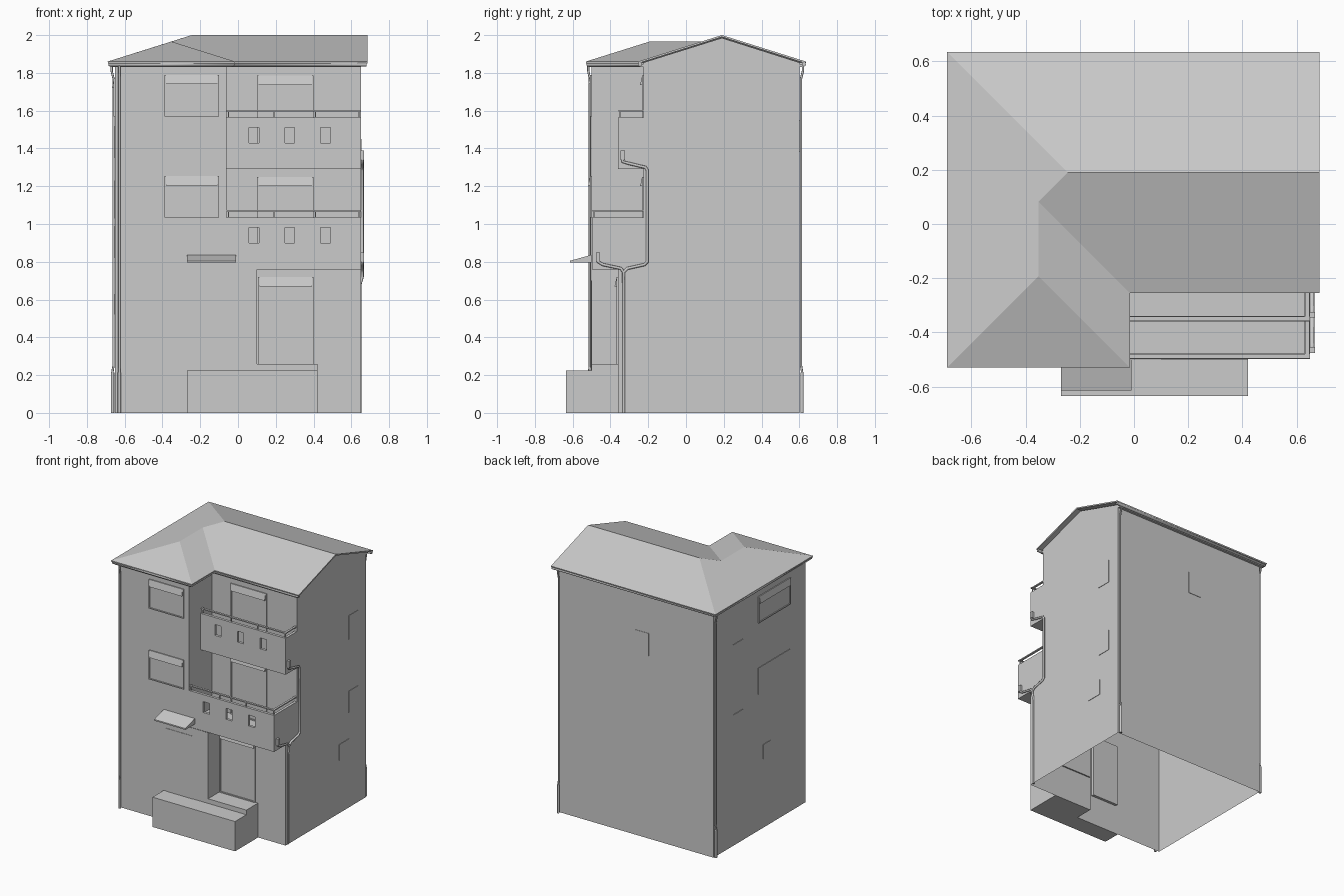
import bpy, bmesh
from mathutils import Vector

if "Cube" in bpy.data.objects:
    bpy.data.objects.remove(bpy.data.objects["Cube"])


def mesh_obj(name, verts, faces):
    me = bpy.data.meshes.new(name)
    me.from_pydata(verts, [], faces)
    bm = bmesh.new()
    bm.from_mesh(me)
    bmesh.ops.recalc_face_normals(bm, faces=bm.faces)
    bm.to_mesh(me)
    bm.free()
    ob = bpy.data.objects.new(name, me)
    bpy.context.collection.objects.link(ob)
    return ob


def boxes(name, specs):
    """One object from boxes given as (x0, x1, y0, y1, z0, z1)."""
    v, f = [], []
    for x0, x1, y0, y1, z0, z1 in specs:
        n = len(v)
        v += [(x, y, z) for z in (z0, z1) for x, y in ((x0, y0), (x1, y0), (x1, y1), (x0, y1))]
        f += [[n + i for i in q] for q in ((3, 2, 1, 0), (4, 5, 6, 7), (0, 1, 5, 4),
                                           (1, 2, 6, 5), (2, 3, 7, 6), (3, 0, 4, 7))]
    return mesh_obj(name, v, f)


def prism(name, outline, z0, z1, caps=True):
    n = len(outline)
    v = [(x, y, z) for z in (z0, z1) for x, y in outline]
    f = [[i, (i + 1) % n, n + (i + 1) % n, n + i] for i in range(n)]
    if caps:
        f += [list(range(n))[::-1], list(range(n, 2 * n))]
    return mesh_obj(name, v, f)


def tube(name, paths, r):
    cu = bpy.data.curves.new(name, 'CURVE')
    cu.dimensions = '3D'
    cu.bevel_depth, cu.bevel_resolution, cu.use_fill_caps = r, 2, True
    for pts in paths:
        sp = cu.splines.new('POLY')
        sp.points.add(len(pts) - 1)
        for p, c in zip(sp.points, pts):
            p.co = (*c, 1)
    ob = bpy.data.objects.new(name, cu)
    bpy.context.collection.objects.link(ob)
    return ob


def opening(name, origin, along, out, w, z0, z1, shutter=True):
    """Framed pane with a sloped shutter box, standing on a wall."""
    o, a, n = Vector(origin), Vector(along), Vector(out)
    v, f = [], []

    def block(u0, u1, h0, h1, d_low, d_top):
        k = len(v)
        for h, d in ((h0, d_low), (h1, d_top)):
            for u, e in ((u0, -0.01), (u1, -0.01), (u1, d), (u0, d)):
                v.append(o + a * u + n * e + Vector((0, 0, h)))
        f.extend([[k + i for i in q] for q in ((3, 2, 1, 0), (4, 5, 6, 7), (0, 1, 5, 4),
                                              (1, 2, 6, 5), (2, 3, 7, 6), (3, 0, 4, 7))])
    t = 0.008
    block(t, w - t, z0 + t, z1 - t, 0.003, 0.003)
    block(0, t, z0, z1, 0.009, 0.009)
    block(w - t, w, z0, z1, 0.009, 0.009)
    block(t, w - t, z0, z0 + t, 0.009, 0.009)
    if shutter:
        block(t, w - t, z1 - 0.05, z1, 0.018, 0.007)
    else:
        block(t, w - t, z1 - t, z1, 0.009, 0.009)
    return mesh_obj(name, v, f)


L, R, F, B = -0.65, 0.65, -0.5, 0.6      # wall planes
WX, MY = -0.06, -0.225                   # wing side wall, main front wall above ground floor

# Walls, hollow and open at the bottom
prism("ground_floor_walls", [(L, F), (0.1, F), (0.1, -0.36), (R, -0.36), (R, B), (L, B)], 0, 0.76, False)
prism("upper_walls", [(L, F), (WX, F), (WX, MY), (R, MY), (R, B), (L, B)], 0.76, 1.845, False)
mesh_obj("gable_wall", [(x, y, z) for x in (0.6, R) for y, z in
         ((MY, 1.84), (B, 1.84), (B, 1.855), (0.19, 1.985), (MY, 1.855))],
         [(0, 1, 2, 3, 4), (9, 8, 7, 6, 5)] + [(i, (i + 1) % 5, 5 + (i + 1) % 5, 5 + i) for i in range(5)])

# Hipped L-shaped roof with a gable on the right
e, w = 1.86, 1.966
rv = [(-.69, .635, e), (.685, .635, e), (.685, -.255, e), (-.015, -.255, e), (-.015, -.53, e),
      (-.69, -.53, e), (-.245, .19, 2), (.685, .19, 2), (-.3525, -.1925, w), (-.3525, .0825, w)]
roof = mesh_obj("roof", rv, [(0, 6, 7, 1), (0, 5, 8, 9, 6), (5, 4, 8), (4, 3, 9, 8), (3, 2, 7, 6, 9)])
for p in roof.data.polygons:
    if p.normal.z < 0:
        p.flip()
sol = roof.modifiers.new("thickness", 'SOLIDIFY')
sol.thickness, sol.offset = 0.01, -1

# Eave slab and gutters
prism("eave_slab", [(-.67, -.515), (-.035, -.515), (-.035, -.245), (R, -.245), (R, .618), (-.67, .618)], 1.83, 1.848)
g = 0.011
tube("gutter", [[(.68, -.255 + g, 1.845), (-.015 - g, -.255 + g, 1.845), (-.015 - g, -.53 + g, 1.845),
                 (-.69 + g, -.53 + g, 1.845), (-.69 + g, .635 - g, 1.845), (.68, .635 - g, 1.845)]], g)

# Balconies: slab, pierced front parapet, side parapet and handrail
for name, z0, yf in (("lower", 0.76, -0.498), ("upper", 1.29, -0.36)):
    z1, t = z0 + 0.275, 0.02
    boxes(name + "_balcony_slab", [(WX, R, yf, MY, z0, z0 + 0.04)])
    if name == "lower":
        boxes("lower_balcony_soffit", [(WX, R, yf + 0.002, -0.2, z0 + 0.002, z0 + 0.03)])
    para = prism(name + "_balcony_parapet", [(WX, yf), (R, yf), (R, MY), (R - t, MY), (R - t, yf + t), (WX, yf + t)],
                 z0 + 0.04, z1)
    holes = boxes(name + "_balcony_hole_cutter",
                  [(x, x + 0.052, yf - 0.05, yf + 0.06, z0 + 0.14, z0 + 0.222) for x in (0.058, 0.248, 0.437)])
    holes.hide_render = True
    holes.hide_set(True)
    cut = para.modifiers.new("holes", 'BOOLEAN')
    cut.operation, cut.object, cut.solver = 'DIFFERENCE', holes, 'EXACT'
    ym, xm, zr = yf + t / 2, R - t / 2, z1 + 0.035
    s = 0.003
    boxes(name + "_balcony_rail",
          [(WX, R, ym - .008, ym + .008, zr - .004, zr + .004), (xm - .008, xm + .008, ym, MY, zr - .004, zr + .004)]
          + [(x - s, x + s, ym - s, ym + s, z1, zr) for x in (WX + .01, 0.19, 0.41, xm)])

# Front windows and doors
X, front = (1, 0, 0), (0, -1, 0)
for i, z in enumerate((1.035, 1.57)):
    opening(f"front_window_{i + 1}", (-0.39, F, 0), X, front, 0.29, z, z + 0.22)
    opening(f"balcony_door_{i + 1}", (0.1, MY, 0), X, front, 0.3, z - 0.235, z + 0.215)
opening("garden_door", (0.105, -0.36, 0), X, front, 0.295, 0.26, 0.72)
boxes("entrance_door", [(-0.25, -0.03, F - 0.003, F + 0.02, 0.225, 0.7)])

# Side and back windows
left, right, back, Y = (-1, 0, 0), (1, 0, 0), (0, 1, 0), (0, 1, 0)
opening("left_window_top", (L, -0.31, 0), Y, left, 0.38, 1.57, 1.77)
boxes("left_flush_windows", [(L - .004, L + .02, y0, y1, z0, z1) for y0, y1, z0, z1 in
      ((-.31, .07, 1.03, 1.23), (.25, .37, 1.35, 1.52), (.25, .37, .82, .99), (-.08, .01, .52, .63))])
boxes("right_flush_windows", [(R - .02, R + .003, y0, y1, z0, z1) for y0, y1, z0, z1 in
      ((.39, .5, 1.27, 1.45), (.39, .5, .72, .88), (.28, .4, .4, .52))])
boxes("back_flush_window", [(-.11, 0.0, B - .02, B + .003, 1.38, 1.55)])

# Entrance steps and sloped canopy
boxes("entrance_landing", [(-0.27, 0.42, -0.635, F, 0, 0.225)])
boxes("garden_door_step", [(0.1, 0.42, F, -0.36, 0, 0.26)])
mesh_obj("canopy", [(x, y, z) for x in (-.27, -.01) for y, z in ((F, .795), (-.615, .795), (-.615, .805), (F, .837))],
         [(0, 1, 2, 3), (7, 6, 5, 4)] + [(i, (i + 1) % 4, 4 + (i + 1) % 4, 4 + i) for i in range(4)])

# Corner downpipes with thicker feet
for name, x, y, gx, gy in (("front", -.628, F - .009, 0, -.008), ("left", L - .009, .59, -.01, 0),
                           ("back", .637, B + .009, 0, .01)):
    tube(name + "_downpipe", [[(x + gx, y + gy, 1.84), (x + gx, y + gy, 1.81), (x, y, 1.77),
                              (x, y, .25), (x + gx * .7, y + gy * .7, .21)]], 0.006)
    tube(name + "_downpipe_foot", [[(x + gx * .5, y + gy * .5, .215), (x + gx * .5, y + gy * .5, 0)]], 0.009)

# Balcony drains on the right wall
px = R + 0.008
tube("balcony_drain", [
    [(px, -.335, 1.37), (px, -.335, 1.33), (px, -.3, 1.32), (px, -.215, 1.3), (px, -.205, 1.285),
     (px, -.205, .8), (px, -.22, .785), (px, -.31, .765), (px, -.33, .745)],
    [(px, -.465, .84), (px, -.465, .8), (px, -.44, .785), (px, -.345, .765), (px, -.33, .745),
     (px, -.33, .72), (px - .012, -.33, .68), (px - .012, -.33, 0)]], 0.008)
boxes("drain_hoppers", [(R, R + .018, y - .011, y + .011, z, z + .05) for y, z in ((-.335, 1.34), (-.465, .8))])
